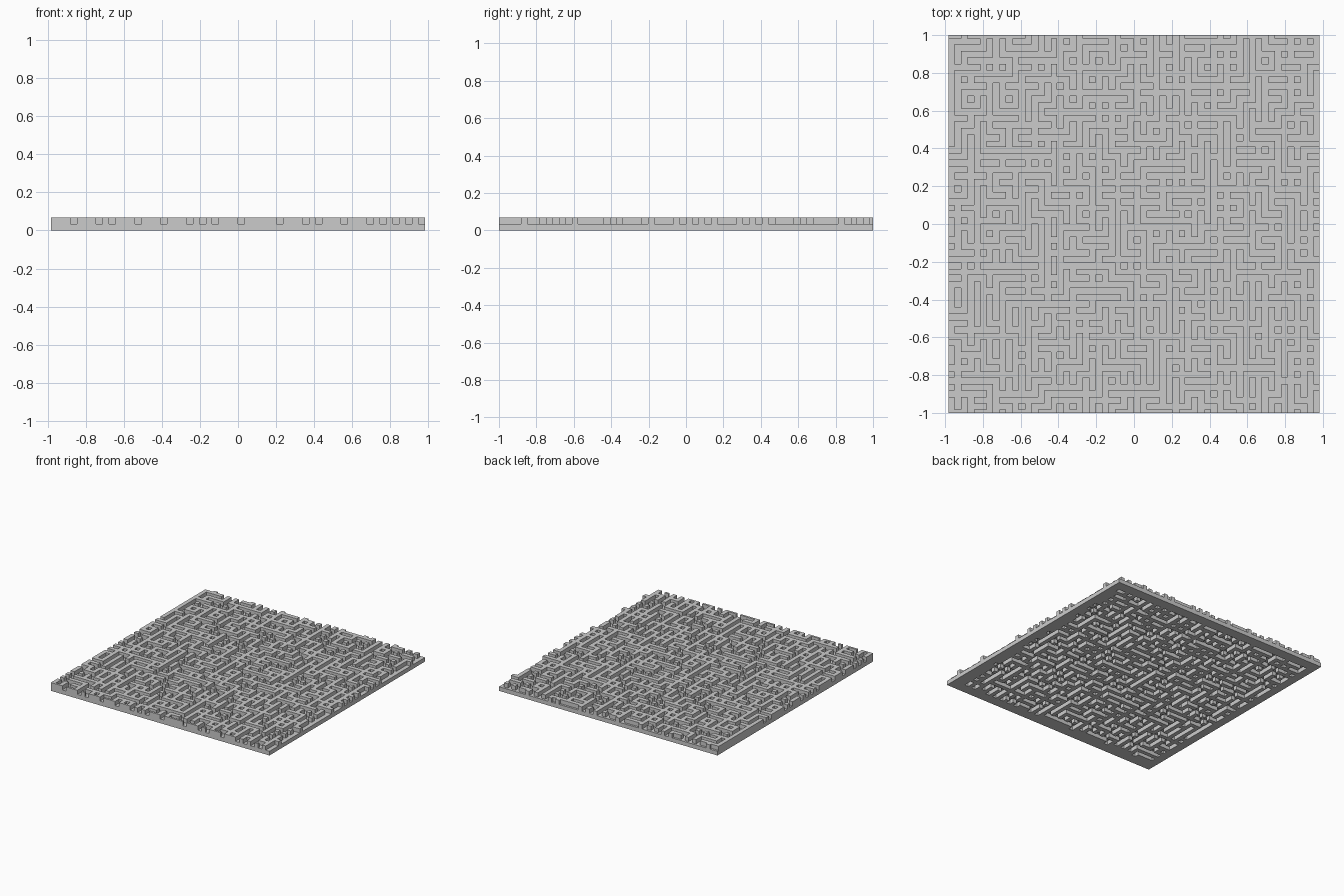
import bpy
import bmesh
import random

if "Cube" in bpy.data.objects:
    bpy.data.objects.remove(bpy.data.objects["Cube"])

random.seed(7)

C = 2.0 / 59             # cell size
NX, NY = 58, 60          # cells across and deep; first and last rows are half deep
RIM_X, RIM_Y = 2, 3      # solid border width in cells, on the underside
FRONT_GAPS = {3, 7, 9, 13, 17, 21, 23, 25, 29, 35,
              39, 41, 45, 49, 51, 53, 55, 57}


def is_wall(i, j):
    """Posts on even cells, rooms on odd cells, random links between them."""
    if i % 2 == 0 and j % 2 == 0:
        return True
    if i % 2 and j % 2:
        return False
    if j == 0:
        return i not in FRONT_GAPS
    return random.random() < 0.47


# Each cell holds one block: low for a path, high for a wall; the rim is solid
walls, base = set(), set()
for j in range(NY):
    for i in range(NX):
        high = is_wall(i, j)
        if high:
            walls.add((i, j, 1))
        rim = min(i, NX - 1 - i) < RIM_X or min(j, NY - 1 - j) < RIM_Y
        if rim or not high:
            base.add((i, j, 0))
solid = walls | base

# Cube sides: direction and corner offsets, wound outward
SIDES = {
    (1, 0, 0): ((1, 0, 0), (1, 1, 0), (1, 1, 1), (1, 0, 1)),
    (-1, 0, 0): ((0, 0, 0), (0, 0, 1), (0, 1, 1), (0, 1, 0)),
    (0, 1, 0): ((0, 1, 0), (0, 1, 1), (1, 1, 1), (1, 1, 0)),
    (0, -1, 0): ((0, 0, 0), (1, 0, 0), (1, 0, 1), (0, 0, 1)),
    (0, 0, 1): ((0, 0, 1), (1, 0, 1), (1, 1, 1), (0, 1, 1)),
    (0, 0, -1): ((0, 0, 0), (0, 1, 0), (1, 1, 0), (1, 0, 0)),
}


def build(name, cells):
    """Make one mesh from the exposed sides of a set of blocks."""
    bm = bmesh.new()
    verts = {}

    def vert(p):
        if p not in verts:
            y = max(-1.0, min(1.0, (p[1] - NY / 2) * C))
            verts[p] = bm.verts.new(((p[0] - NX / 2) * C, y, p[2] * C))
        return verts[p]

    for c in sorted(cells):
        for d, corners in SIDES.items():
            if tuple(a + b for a, b in zip(c, d)) in solid:
                continue
            bm.faces.new([vert(tuple(a + b for a, b in zip(c, o)))
                          for o in corners])
    mesh = bpy.data.meshes.new(name)
    bm.to_mesh(mesh)
    bm.free()
    obj = bpy.data.objects.new(name, mesh)
    bpy.context.collection.objects.link(obj)


build("maze_floor", base)
build("maze_walls", walls)
